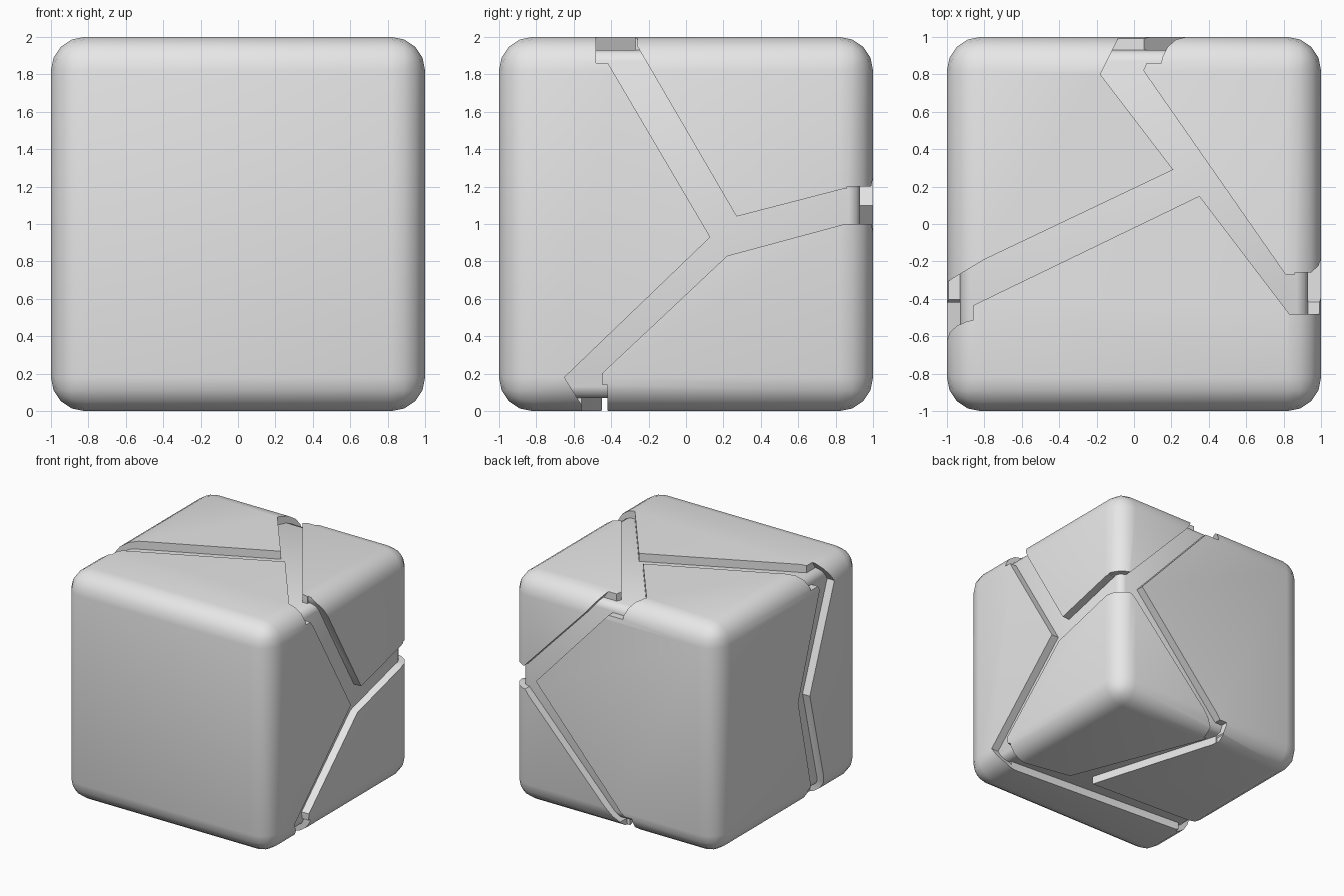
import bpy, bmesh

cube = bpy.data.objects.get("Cube")
if cube:
    bpy.data.objects.remove(cube, do_unlink=True)

grey = bpy.data.materials.new("light_grey")
grey.use_nodes = True
colour = (0.8, 0.8, 0.8, 1)
grey.diffuse_color = colour
grey.node_tree.nodes["Principled BSDF"].inputs["Base Color"].default_value = colour


def add_object(name, bm):
    bmesh.ops.recalc_face_normals(bm, faces=bm.faces)
    mesh = bpy.data.meshes.new(name)
    bm.to_mesh(mesh)
    bm.free()
    mesh.materials.append(grey)
    obj = bpy.data.objects.new(name, mesh)
    bpy.context.collection.objects.link(obj)
    return obj


def rounded_box(name, size, radius, segments):
    bm = bmesh.new()
    bmesh.ops.create_cube(bm, size=size)
    bmesh.ops.bevel(bm, geom=bm.edges[:], offset=radius, segments=segments,
                    profile=0.5, affect='EDGES', clamp_overlap=True)
    bmesh.ops.translate(bm, verts=bm.verts, vec=(0, 0, 1))
    return add_object(name, bm)


def groove_cutter(name, outline, place):
    """Prism through one face of the cube; place(u, v, d) maps outline and depth to space."""
    bm = bmesh.new()
    inner, outer = ([bm.verts.new(place(u, v, d)) for u, v in outline] for d in (0.86, 1.15))
    bm.faces.new(inner)
    bm.faces.new(outer)
    count = len(outline)
    for i in range(count):
        j = (i + 1) % count
        bm.faces.new((inner[i], inner[j], outer[j], outer[i]))
    obj = add_object(name, bm)
    obj.hide_render = True
    return obj


def activate(obj):
    bpy.ops.object.select_all(action='DESELECT')
    obj.select_set(True)
    bpy.context.view_layer.objects.active = obj


# Each groove outline is the borders of the neighbouring panels, joined in order
far, low, high = 1.2, -0.2, 2.2
grooves = {
    "top": (
        [(-far, -.52), (-1, -.52), (-.85, -.43), (.35, .15), (.83, -.48), (far, -.48)]
        + [(far, -.27), (.81, -.27), (.05, .82), (.13, 1), (.13, far)]
        + [(-.08, far), (-.08, 1), (-.18, .8), (.21, .29), (-.8, -.19), (-1, -.31), (-far, -.31)],
        lambda u, v, d: (u, v, 1 + d)),
    "bottom": (
        [(far, -.54), (.85, -.56), (-.85, -.45), (-far, -.46)]
        + [(-far, -.28), (-.85, -.27), (.18, -.32), (-.17, .85), (-.18, far)]
        + [(-.07, far), (-.06, .85), (.41, -.34), (.85, -.42), (far, -.42)],
        lambda u, v, d: (u, v, 1 - d)),
    "left": (
        [(-.47, high), (-.47, 1.95), (.13, .93), (-.65, .18), (-.55, .02), (-.55, low)]
        + [(-.43, low), (-.45, .2), (.22, .83), (.85, 1), (far, 1)]
        + [(far, 1.19), (.85, 1.19), (.27, 1.04), (-.26, 1.95), (-.26, high)],
        lambda u, v, d: (d, u, v)),
    "right": (
        [(-.51, high), (-.51, 2), (-.62, 1.83), (-.28, .95), (-.49, .1), (-.47, low)]
        + [(-.29, low), (-.31, .1), (-.12, .95), (-.42, 1.83), (-.32, 2), (-.32, high)],
        lambda u, v, d: (-d, u, v)),
    "back": (
        [(.14, high), (.14, 2), (.27, 1.83), (.87, 1.2), (far, 1.2)]
        + [(far, 1.01), (.87, 1.01), (-.03, .06), (-.06, low)]
        + [(-.19, low), (-.18, .05), (.75, 1.1), (.08, 1.83), (-.07, 2), (-.07, high)],
        lambda u, v, d: (u, d, v)),
}

# Outer panels: a rounded cube with the grooves cut out
panels = rounded_box("outer_panels", 2, 0.18, 4)
activate(panels)
for side, (outline, place) in grooves.items():
    cutter = groove_cutter(side + "_groove_cutter", outline, place)
    cut = panels.modifiers.new(side + "_groove", 'BOOLEAN')
    cut.operation = 'DIFFERENCE'
    cut.solver = 'EXACT'
    cut.object = cutter
    bpy.ops.object.modifier_apply(modifier=cut.name)
    bpy.data.objects.remove(cutter, do_unlink=True)
bpy.ops.object.shade_smooth_by_angle(angle=0.55)

# Inner core: the floor of the grooves
core = rounded_box("inner_core", 1.86, 0.06, 2)
activate(core)
bpy.ops.object.shade_smooth_by_angle(angle=0.9)
